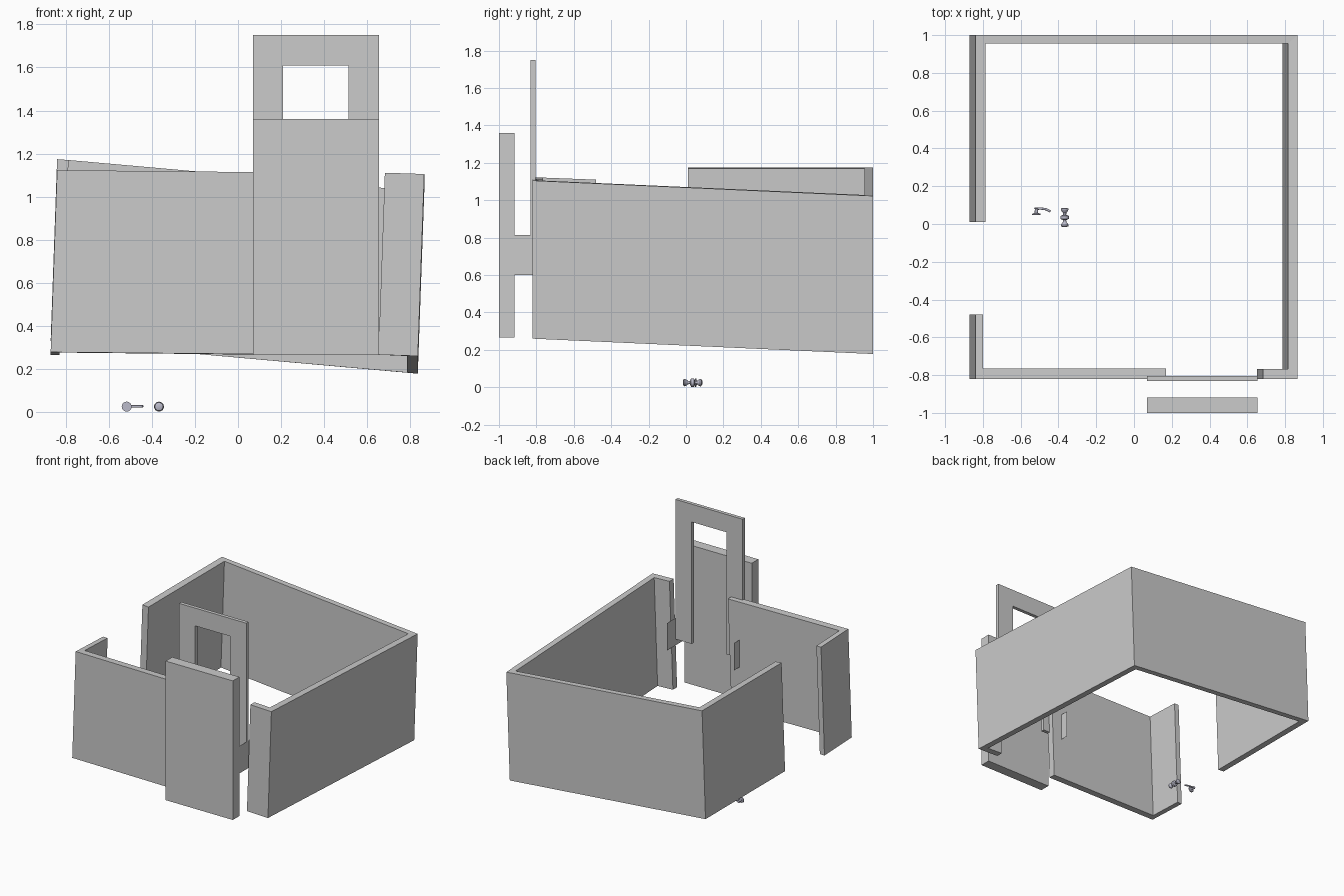
import bpy, bmesh
from math import pi, cos, sin

if "Cube" in bpy.data.objects:
    bpy.data.objects.remove(bpy.data.objects["Cube"])

H, LEAN = 0.845, 0.03   # wall height, sideways lean from bottom to top

metal = bpy.data.materials.new("metal")
metal.diffuse_color = (0.5, 0.5, 0.6, 1)
metal.use_nodes = True
metal.node_tree.nodes["Principled BSDF"].inputs["Base Color"].default_value = metal.diffuse_color


def make(name, bm, mat=None):
    bmesh.ops.recalc_face_normals(bm, faces=bm.faces)
    me = bpy.data.meshes.new(name)
    bm.to_mesh(me)
    bm.free()
    ob = bpy.data.objects.new(name, me)
    bpy.context.collection.objects.link(ob)
    if mat:
        me.materials.append(mat)
    return ob


def wall(name, outer, inner):
    """Leaning wall strip between an outer and an inner floor line."""
    bm = bmesh.new()
    rings = []
    for (ax, ay, az), (bx, by, bz) in zip(outer, inner):
        rings.append([bm.verts.new(p) for p in (
            (ax, ay, az), (bx, by, bz),
            (bx + LEAN, by, bz + H), (ax + LEAN, ay, az + H))])
    for a, b in zip(rings, rings[1:]):
        for i in range(4):
            j = (i + 1) % 4
            bm.faces.new((a[i], a[j], b[j], b[i]))
    bm.faces.new(rings[0])
    bm.faces.new(rings[-1])
    return make(name, bm)


def slab(name, outline, y0, y1):
    """Extrude an XZ outline from y0 to y1."""
    bm = bmesh.new()
    face = bm.faces.new([bm.verts.new((x, y0, z)) for x, z in outline])
    ext = bmesh.ops.extrude_face_region(bm, geom=[face])
    for v in ext["geom"]:
        if isinstance(v, bmesh.types.BMVert):
            v.co.y = y1
    return make(name, bm)


def lathe(name, profile, cx, cz, n=24):
    """Turn a (radius, y) profile about an axis along y."""
    bm = bmesh.new()
    rings = [[bm.verts.new((cx + r * cos(2 * pi * k / n), y, cz + r * sin(2 * pi * k / n)))
              for k in range(n)] for r, y in profile]
    for a, b in zip(rings, rings[1:]):
        for k in range(n):
            j = (k + 1) % n
            bm.faces.new((a[k], a[j], b[j], b[k]))
    bm.faces.new(rings[0])
    bm.faces.new(rings[-1])
    ob = make(name, bm, metal)
    smooth(ob)
    return ob


def smooth(ob):
    bpy.ops.object.select_all(action='DESELECT')
    ob.select_set(True)
    bpy.context.view_layer.objects.active = ob
    bpy.ops.object.shade_smooth_by_angle()


# Walls: right side and back, back-left side, front with left return
wall("right_and_back_wall",
     [(0.652, -0.82, 0.266), (0.835, -0.82, 0.26), (0.835, 1, 0.178), (-0.31, 1, 0.28)],
     [(0.652, -0.768, 0.266), (0.785, -0.768, 0.26), (0.785, 0.955, 0.183), (-0.31, 0.955, 0.28)])
wall("left_back_wall",
     [(-0.31, 1, 0.28), (-0.87, 1, 0.329), (-0.87, 0.01, 0.329)],
     [(-0.31, 0.955, 0.28), (-0.817, 0.955, 0.325), (-0.817, 0.01, 0.325)])
wall("front_wall",
     [(0.14, -0.82, 0.268), (-0.87, -0.82, 0.278), (-0.87, -0.48, 0.265)],
     [(0.14, -0.765, 0.266), (-0.83, -0.765, 0.276), (-0.83, -0.48, 0.265)])

# Door leaf and its open-bottomed frame, floating in front of the opening
X0, X1 = 0.07, 0.655
slab("door", [(X0, 0.265), (X1, 0.265), (X1, 1.36), (X0, 1.36)], -1.0, -0.918)
slab("door_frame",
     [(X0, 0.65), (0.21, 0.65), (0.21, 1.61), (0.513, 1.61),
      (0.513, 0.65), (X1, 0.65), (X1, 1.75), (X0, 1.75)], -0.832, -0.804)

# Thin plates at both sides of the door
for side, x in (("left", X0), ("right", X1)):
    bm = bmesh.new()
    bm.faces.new([bm.verts.new((x, y, z)) for y, z in
                  ((-0.918, 0.6), (-0.70, 0.6), (-0.70, 0.815), (-0.918, 0.815))])
    make(side + "_hinge_plate", bm)

# Round knob pair
half = [(0.012, 0.05), (0.019, 0.047), (0.02, 0.041), (0.016, 0.032), (0.009, 0.024),
        (0.008, 0.013), (0.014, 0.012), (0.022, 0.008), (0.023, 0.003)]
lathe("door_knob", [(r, 0.035 - d) for r, d in half]
      + [(r, 0.035 + d) for r, d in reversed(half)], -0.367, 0.025)

# Lever handle: rosette, neck and curved grip
lathe("lever_rosette", [(0.023, 0.048), (0.023, 0.052), (0.02, 0.056), (0.009, 0.058),
                        (0.008, 0.08), (0.012, 0.083), (0.01, 0.088)], -0.517, 0.025)
cu = bpy.data.curves.new("lever_grip", 'CURVE')
cu.dimensions = '3D'
cu.bevel_depth = 0.006
cu.bevel_resolution = 3
cu.use_fill_caps = True
pts = [(-0.525, 0.08), (-0.495, 0.082), (-0.465, 0.078), (-0.442, 0.066)]
sp = cu.splines.new('POLY')
sp.points.add(len(pts) - 1)
for p, (x, y) in zip(sp.points, pts):
    p.co = (x, y, 0.026, 1)
cu.materials.append(metal)
bpy.context.collection.objects.link(bpy.data.objects.new("lever_grip", cu))
